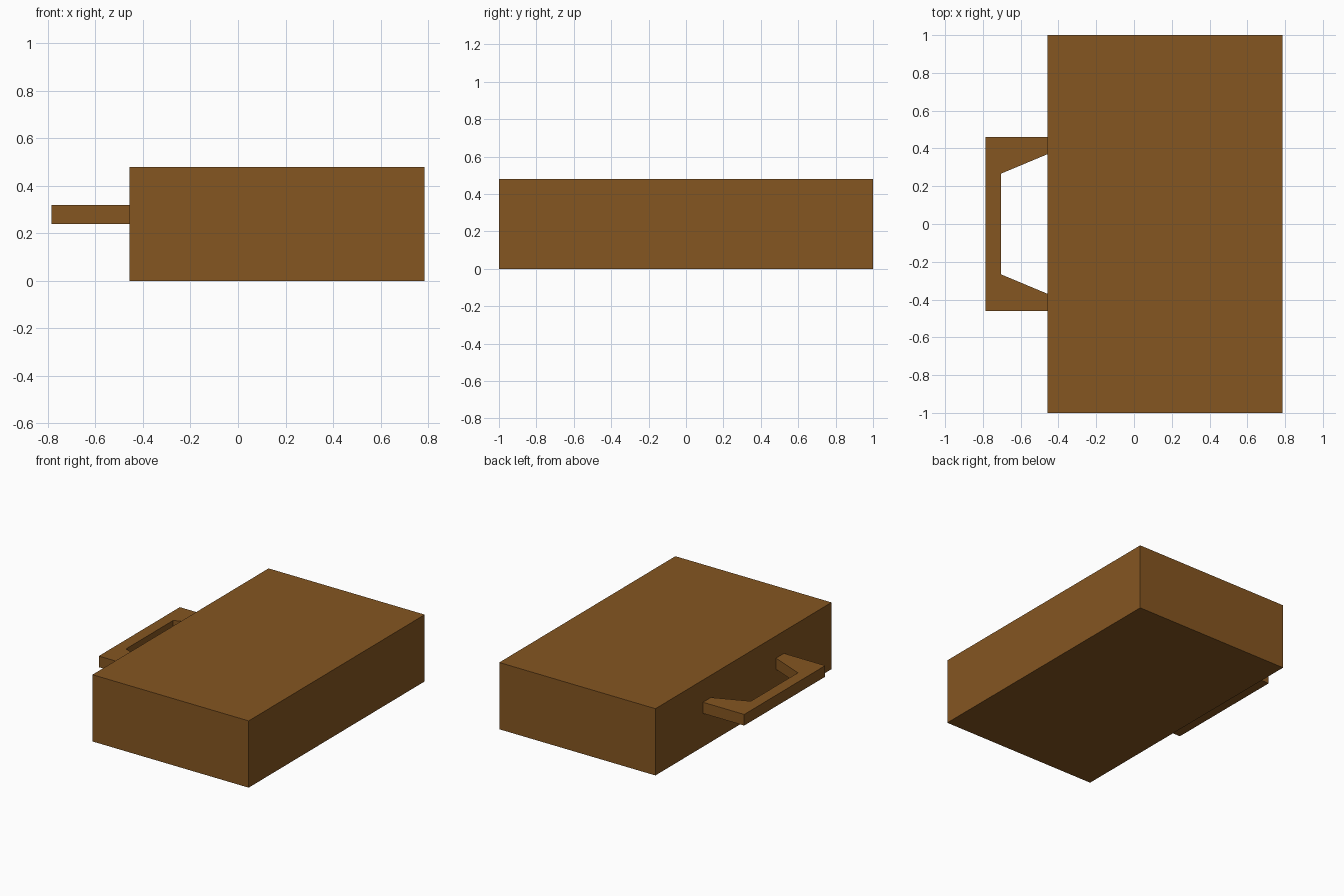
import bpy

if "Cube" in bpy.data.objects:
    bpy.data.objects.remove(bpy.data.objects["Cube"])

# Single brown colour
brown = bpy.data.materials.new("brown wood")
brown.diffuse_color = (0.235, 0.093, 0.0152, 1.0)
brown.use_nodes = True
brown.node_tree.nodes["Principled BSDF"].inputs["Base Color"].default_value = brown.diffuse_color


def extrude_outline(name, outline, z0, z1):
    """Solid prism from a counter-clockwise xy outline."""
    n = len(outline)
    verts = [(x, y, z) for z in (z0, z1) for x, y in outline]
    faces = [tuple(reversed(range(n))), tuple(range(n, 2 * n))]
    faces += [(i, (i + 1) % n, n + (i + 1) % n, n + i) for i in range(n)]
    mesh = bpy.data.meshes.new(name)
    mesh.from_pydata(verts, [], faces)
    mesh.materials.append(brown)
    obj = bpy.data.objects.new(name, mesh)
    bpy.context.collection.objects.link(obj)
    return obj


SIDE = -0.457  # x of the box side that carries the handle

# Main box
extrude_outline("case_body", [(SIDE, -1), (0.785, -1), (0.785, 1), (SIDE, 1)], 0, 0.48)

# Handle: half outline mirrored across y = 0
half = [(SIDE, 0.37), (SIDE, 0.46), (-0.785, 0.46)]
inner = (-0.703, 0.267)
outline = [inner] + half[:1] + half[1:]
outline += [(x, -y) for x, y in reversed(outline)]
# walked clockwise above, so flip it
extrude_outline("handle", outline, 0.24, 0.32).data.update()
